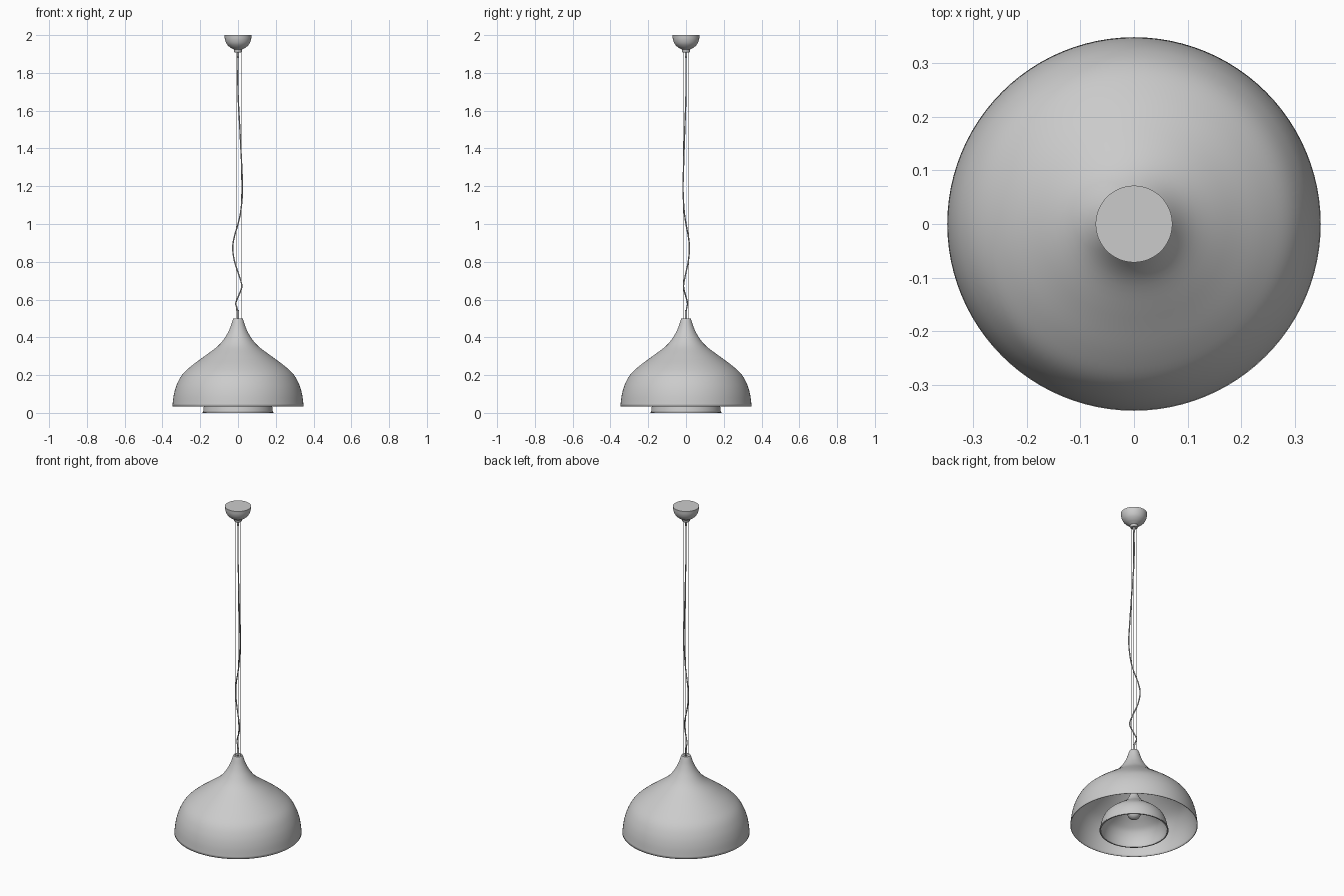
import bpy, bmesh
from math import sin, cos, pi, radians
from mathutils import Vector

if "Cube" in bpy.data.objects:
    bpy.data.objects.remove(bpy.data.objects["Cube"])


def smooth_path(pts, steps=5):
    """Catmull-Rom interpolation through the given points."""
    p = [Vector(q) for q in pts]
    p = [2 * p[0] - p[1]] + p + [2 * p[-1] - p[-2]]
    out = []
    for i in range(1, len(p) - 2):
        a, b, c, d = p[i - 1:i + 3]
        for s in range(steps):
            t = s / steps
            out.append(0.5 * (2 * b + (c - a) * t + (2 * a - 5 * b + 4 * c - d) * t * t
                              + (3 * b - a - 3 * c + d) * t ** 3))
    return out + [p[-2]]


def lathe(name, profile, segs=96, thickness=0, cap=False):
    """Spin an (r, z) profile, listed bottom to top, around the z axis."""
    bm = bmesh.new()
    rings = [[bm.verts.new((r * cos(2 * pi * j / segs), r * sin(2 * pi * j / segs), z))
              for j in range(segs)] for r, z in profile]
    for lo, hi in zip(rings, rings[1:]):
        for j in range(segs):
            k = (j + 1) % segs
            bm.faces.new((lo[j], lo[k], hi[k], hi[j]))
    if cap:
        bm.faces.new(rings[0][::-1])
        bm.faces.new(rings[-1])
    mesh = bpy.data.meshes.new(name)
    bm.to_mesh(mesh)
    bm.free()
    obj = bpy.data.objects.new(name, mesh)
    bpy.context.collection.objects.link(obj)
    select(obj)
    bpy.ops.object.shade_smooth_by_angle(angle=radians(35))
    if thickness:
        mod = obj.modifiers.new("thickness", 'SOLIDIFY')
        mod.thickness = thickness
        mod.offset = -1
    return obj


def select(obj):
    bpy.ops.object.select_all(action='DESELECT')
    obj.select_set(True)
    bpy.context.view_layer.objects.active = obj


def tube(name, pts, radius):
    """Round cable along a path."""
    cu = bpy.data.curves.new(name, 'CURVE')
    cu.dimensions = '3D'
    cu.bevel_depth = radius
    cu.bevel_resolution = 2
    cu.use_fill_caps = True
    sp = cu.splines.new('POLY')
    sp.points.add(len(pts) - 1)
    for q, co in zip(sp.points, pts):
        q.co = (*co, 1)
        sp.use_smooth = True
    obj = bpy.data.objects.new(name, cu)
    bpy.context.collection.objects.link(obj)
    select(obj)
    bpy.ops.object.convert(target='MESH')


# Outer bell shade
bell = [(0.348, 0.035), (0.339, 0.10), (0.322, 0.155), (0.293, 0.205), (0.245, 0.25),
        (0.175, 0.302), (0.105, 0.355), (0.065, 0.405), (0.042, 0.45), (0.028, 0.492)]
lathe("outer_shade", smooth_path(bell) + [Vector((0.025, 0.5)), Vector((0.004, 0.5))],
      thickness=0.003)

# Inner bell shade, a smaller version of the outer one, with a rim bead
k = 0.185 / 0.348
inner = [(r * k, (z - 0.035) * k + 0.003) for r, z in bell]
lathe("inner_shade", smooth_path(inner), thickness=0.003)
lathe("inner_rim", [(0.181, 0), (0.188, 0), (0.188, 0.006), (0.181, 0.006), (0.181, 0)])

# Bulb, socket and stem joining the inner shade to the outer one
ball = [(0.038 * sin(a), 0.11 - 0.038 * cos(a))
        for a in [0.03 + i * 2.55 / 16 for i in range(17)]]
lathe("bulb", ball + [(0.016, 0.155), (0.014, 0.17)], segs=32, cap=True)
lathe("socket", [(0.019, 0.165), (0.019, 0.23), (0.014, 0.24)], segs=32, cap=True)
lathe("stem", [(0.013, 0.235), (0.013, 0.497)], segs=24, cap=True)

# Cord grip on top of the shade
lathe("cord_grip", [(0.006, 0.495), (0.006, 0.535), (0.004, 0.545)], segs=20, cap=True)

# Ceiling canopy with its small neck
bowl = smooth_path([(0.021, 1.923), (0.032, 1.929), (0.047, 1.939), (0.061, 1.955),
                    (0.069, 1.976), (0.0715, 2.0)])
lathe("ceiling_canopy", bowl, segs=64, cap=True)
lathe("canopy_neck", [(0.019, 1.909), (0.021, 1.912), (0.021, 1.925)], segs=32, cap=True)
lathe("canopy_grip", [(0.005, 1.88), (0.006, 1.91)], segs=20, cap=True)

# Three straight suspension wires
for i in range(3):
    a = 2 * pi * i / 3
    x, y = 0.017 * cos(a), 0.017 * sin(a)
    tube(f"suspension_wire_{i + 1}", [(x, y, 0.497), (x, y, 1.912)], 0.0013)

# Slack power cord winding between the wires
slack = [(0, 1.91), (0, 1.70), (0.010, 1.50), (0.020, 1.30), (0.024, 1.18), (0.015, 1.07),
         (0, 1.0), (-0.020, 0.93), (-0.028, 0.87), (-0.018, 0.80), (0.005, 0.73),
         (0.020, 0.67), (0.003, 0.62), (-0.012, 0.58), (-0.004, 0.55), (0, 0.50)]
tube("power_cord", smooth_path([(x, -0.65 * x, z) for x, z in slack], 6), 0.0035)
